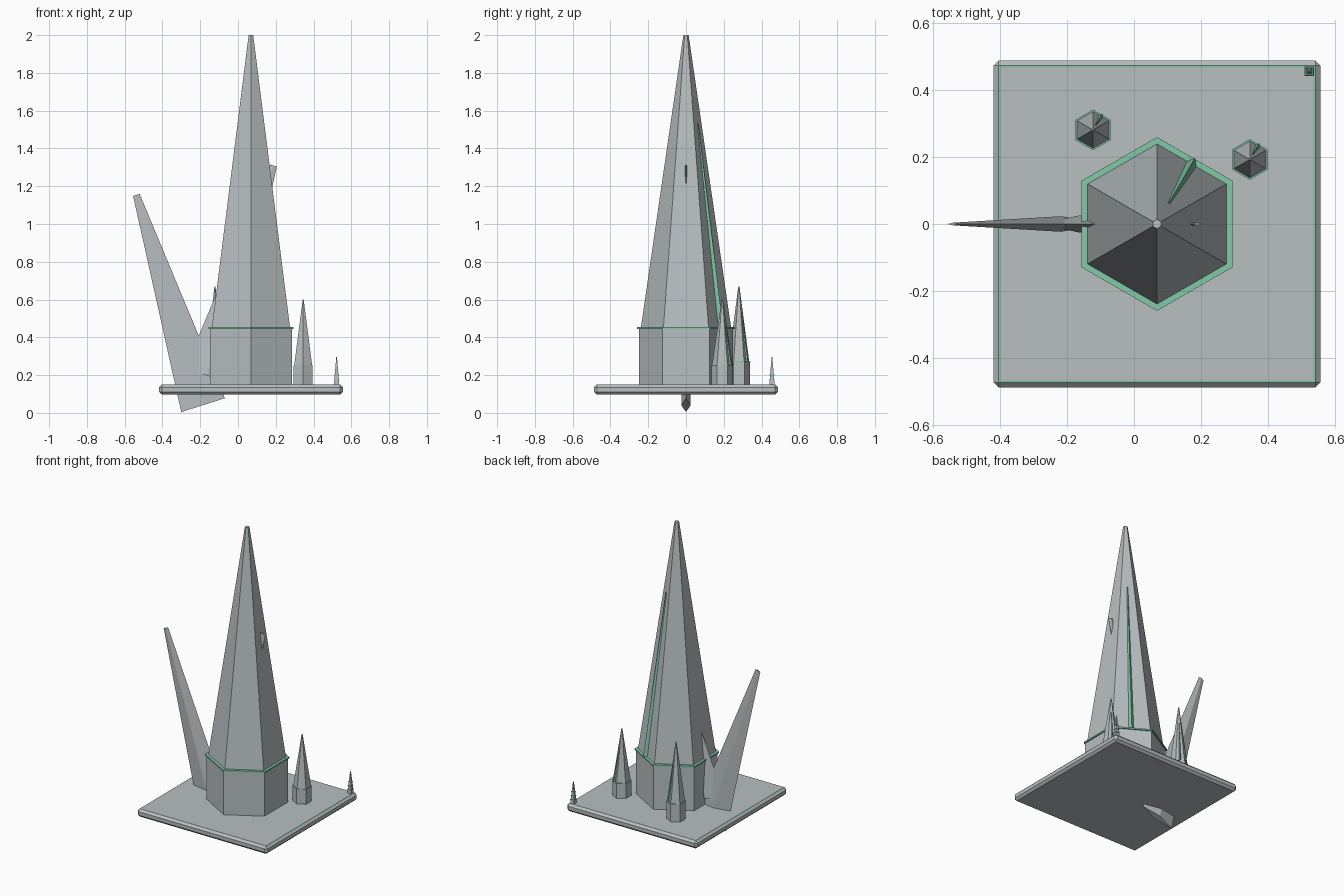
import bpy, bmesh, math
from mathutils import Vector

if "Cube" in bpy.data.objects:
    bpy.data.objects.remove(bpy.data.objects["Cube"])


def material(name, rgb):
    m = bpy.data.materials.new(name)
    m.diffuse_color = (*rgb, 1)
    m.use_nodes = True
    m.node_tree.nodes["Principled BSDF"].inputs["Base Color"].default_value = m.diffuse_color
    return m


GREY = material("pale grey", (0.48, 0.52, 0.53))
GREEN = material("mint green", (0.22, 0.58, 0.39))
X, Y = Vector((1, 0, 0)), Vector((0, 1, 0))


def finish(name, bm, *mats):
    bmesh.ops.recalc_face_normals(bm, faces=bm.faces)
    me = bpy.data.meshes.new(name)
    bm.to_mesh(me)
    bm.free()
    for m in mats:
        me.materials.append(m)
    ob = bpy.data.objects.new(name, me)
    bpy.context.collection.objects.link(ob)
    return ob


def taper(name, mat, rings, n, u=X, v=Y, phase=90):
    """Loft n-sided rings, each given as (centre, radius along u, radius along v)."""
    bm = bmesh.new()
    loops = []
    for c, ru, rv in rings:
        angles = [math.radians(phase + 360 * i / n) for i in range(n)]
        loops.append([bm.verts.new(Vector(c) + u * ru * math.cos(a) + v * rv * math.sin(a))
                      for a in angles])
    for a, b in zip(loops, loops[1:]):
        for i in range(n):
            j = (i + 1) % n
            bm.faces.new((a[i], a[j], b[j], b[i]))
    bm.faces.new(loops[0])
    bm.faces.new(loops[-1])
    return finish(name, bm, mat)


def upright(name, mat, x, y, levels, n=6, phase=90):
    return taper(name, mat, [((x, y, z), r, r) for z, r in levels], n, phase=phase)


def spire(name, x, y, r, band_z, top, tip, band_h, lip, ridge_r, ridge_frac):
    # hexagonal drum, green collar, tapering roof and green ridge on a rear face
    cone_r = r - lip
    upright(name + "_drum", GREY, x, y, [(0.145, r), (band_z, r)])
    upright(name + "_collar", GREEN, x, y,
            [(band_z - band_h, r + lip * 0.8), (band_z + band_h, r + lip * 0.8)])
    upright(name + "_roof", GREY, x, y, [(band_z, cone_r), (top, tip)])
    out = Vector((math.cos(math.pi / 3), math.sin(math.pi / 3), 0))
    side = Vector((-out.y, out.x, 0))
    rings = []
    for t, w in ((0, ridge_r), (ridge_frac, ridge_r * 0.2)):
        apothem = (cone_r + (tip - cone_r) * t) * math.cos(math.pi / 6)
        c = Vector((x, y, band_z + (top - band_z) * t)) + out * apothem
        rings.append((c, w, w * 0.8))
    taper(name + "_ridge", GREEN, rings, 4, out, side, 0)


# base plate with chamfered edges and a thin green border on top
bm = bmesh.new()
bmesh.ops.create_cube(bm, size=1)
for vert in bm.verts:
    vert.co = Vector((0.0685 + vert.co.x * 0.973, vert.co.y * 0.973, 0.1235 + vert.co.z * 0.053))
bmesh.ops.bevel(bm, geom=bm.edges[:], offset=0.0145, segments=1, affect='EDGES')
bm.normal_update()
top_face = max(bm.faces, key=lambda f: f.calc_center_median().z)
border = bmesh.ops.inset_region(bm, faces=[top_face], thickness=0.008)["faces"]
for f in border:
    f.material_index = 1
finish("base_plate", bm, GREY, GREEN)

# main tower and the two small ones
spire("main_tower", 0.0685, 0, 0.25, 0.45, 2.0, 0.014, 0.005, 0.011, 0.02, 0.7)
spire("rear_left_tower", -0.122, 0.28, 0.058, 0.27, 0.67, 0.003, 0.002, 0.003, 0.008, 0.7)
spire("rear_right_tower", 0.345, 0.192, 0.058, 0.25, 0.60, 0.003, 0.002, 0.003, 0.008, 0.7)

# tiny square beacon on the corner with green rings
bx, by, q = 0.522, 0.455, math.sqrt(2)
upright("corner_beacon", GREY, bx, by, [(0.145, 0.0145 * q), (0.295, 0.002 * q)], 4, 45)
for i, z in enumerate((0.175, 0.2, 0.228)):
    r = (0.0145 - 0.0125 * (z - 0.145) / 0.15 + 0.0025) * q
    upright(f"beacon_ring_{i + 1}", GREEN, bx, by, [(z - 0.002, r), (z + 0.002, r)], 4, 45)

# two crossing flat blades: one leans out, the other passes through the tower
for name, foot, head in (("outer_blade", (-0.185, 0, 0.041), (-0.538, 0, 1.154)),
                         ("crossing_blade", (-0.165, 0, 0.198), (0.188, 0, 1.309))):
    d = (Vector(head) - Vector(foot)).normalized()
    taper(name, GREY, [(foot, 0.121, 0.025), (head, 0.0182, 0.004)], 4, Y.cross(d), Y, 0)
